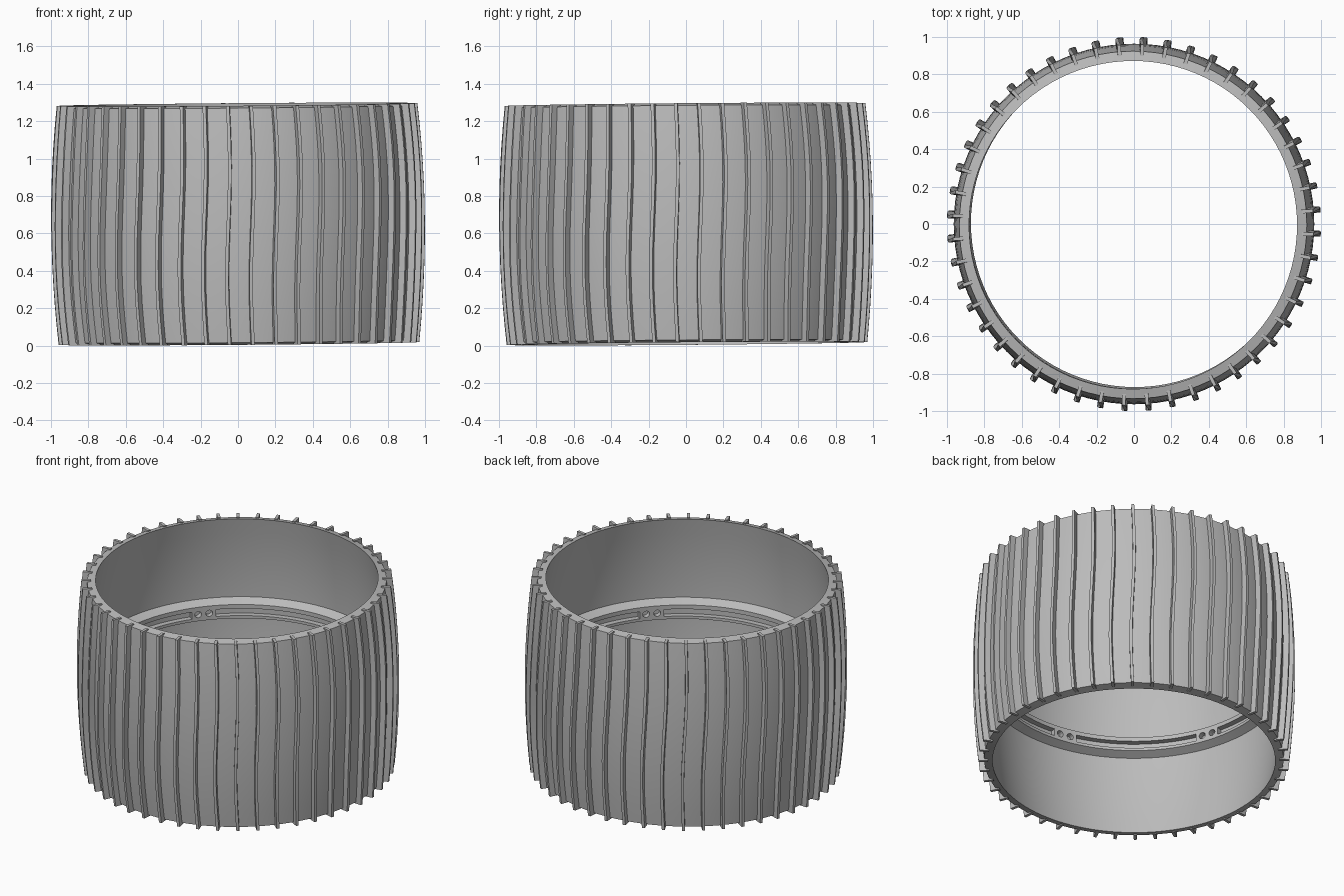
import bpy, bmesh
from math import sin, cos, pi, radians
from mathutils import Matrix, Euler

cube = bpy.data.objects.get("Cube")
if cube:
    bpy.data.objects.remove(cube, do_unlink=True)

grey = bpy.data.materials.new("neutral_grey")
grey.use_nodes = True
color = (0.5, 0.5, 0.5, 1)
grey.diffuse_color = color
grey.node_tree.nodes["Principled BSDF"].inputs["Base Color"].default_value = color

HALF = 0.639      # half height of the ring
RIBS = 48
PLACE = Matrix.Translation((0, 0, 0.65)) @ Euler((0.008, -0.008, 0)).to_matrix().to_4x4()


def barrel(t):
    """Rib tip radius at height t, from -1 (bottom) to 1 (top)."""
    return 1 - 0.035 * t * t


def finish(name, bm):
    bmesh.ops.recalc_face_normals(bm, faces=bm.faces)
    mesh = bpy.data.meshes.new(name)
    bm.to_mesh(mesh)
    bm.free()
    mesh.materials.append(grey)
    obj = bpy.data.objects.new(name, mesh)
    bpy.context.collection.objects.link(obj)
    return obj


def bridge(bm, loops, closed):
    """Skin a row of equal closed loops, capping the ends if open."""
    n = len(loops[0])
    pairs = list(zip(loops, loops[1:]))
    if closed:
        pairs.append((loops[-1], loops[0]))
    else:
        bm.faces.new(loops[0])
        bm.faces.new(loops[-1][::-1])
    for a, b in pairs:
        for i in range(n):
            j = (i + 1) % n
            bm.faces.new((a[i], a[j], b[j], b[i]))


def revolve(bm, profile, start=0, sweep=2 * pi, steps=96):
    full = sweep > 6.28
    loops = []
    for k in range(steps if full else steps + 1):
        a = start + sweep * k / steps
        loops.append([bm.verts.new((r * cos(a), r * sin(a), z)) for r, z in profile])
    bridge(bm, loops, full)


# Barrel shell with gently sloping rims
levels = [-1 + k / 6 for k in range(13)]
outer = [(barrel(t) - 0.036, t * (HALF - 0.012)) for t in levels]
inner = [(0.935 - 0.058 * t * t, t * HALF) for t in reversed(levels)]
bm = bmesh.new()
revolve(bm, outer + inner)
shell = finish("barrel_shell", bm)

# Wavy upright ribs around the shell
bm = bmesh.new()
for i in range(RIBS):
    base = radians(-3) + 2 * pi * i / RIBS
    loops = []
    for t in levels:
        a = base + 0.01 * sin(pi * t)
        r = barrel(t)
        loop = []
        for radius, w in ((r - 0.06, -0.01), (r, -0.009), (r, 0.009), (r - 0.06, 0.01)):
            loop.append(bm.verts.new((radius * cos(a) - w * sin(a),
                                      radius * sin(a) + w * cos(a), t * HALF)))
        loops.append(loop)
    bridge(bm, loops, False)
ribs = finish("tread_ribs", bm)

# Inner band around the middle
bm = bmesh.new()
revolve(bm, [(0.945, -0.075), (0.881, -0.045), (0.881, 0.05), (0.945, 0.085)])
band = finish("inner_band", bm)

# Long slots and pairs of round holes cut into the band
bm = bmesh.new()
for i in range(6):
    pair = radians(19 + 60 * i)
    revolve(bm, [(0.86, -0.026), (0.918, -0.026), (0.918, 0.022), (0.86, 0.022)],
            pair + radians(5), radians(50), 14)
    for offset in (-2.3, 2.3):
        a = pair + radians(offset)
        spot = (Matrix.Rotation(a, 4, "Z") @ Matrix.Translation((0.885, 0, 0))
                @ Matrix.Rotation(pi / 2, 4, "Y"))
        bmesh.ops.create_cone(bm, cap_ends=True, segments=12, radius1=0.022,
                              radius2=0.022, depth=0.066, matrix=spot)
cutter = finish("band_cutter", bm)
cutter.hide_render = True
cut = band.modifiers.new("cut", "BOOLEAN")
cut.operation = "DIFFERENCE"
cut.solver = "EXACT"
cut.object = cutter
bpy.context.view_layer.objects.active = band
bpy.ops.object.modifier_apply(modifier=cut.name)
bpy.data.objects.remove(cutter, do_unlink=True)

# Slight lean of the whole ring, then shading
bpy.ops.object.select_all(action="DESELECT")
for obj in (shell, ribs, band):
    obj.data.transform(PLACE)
    obj.select_set(True)
bpy.ops.object.shade_smooth_by_angle(angle=radians(20))
